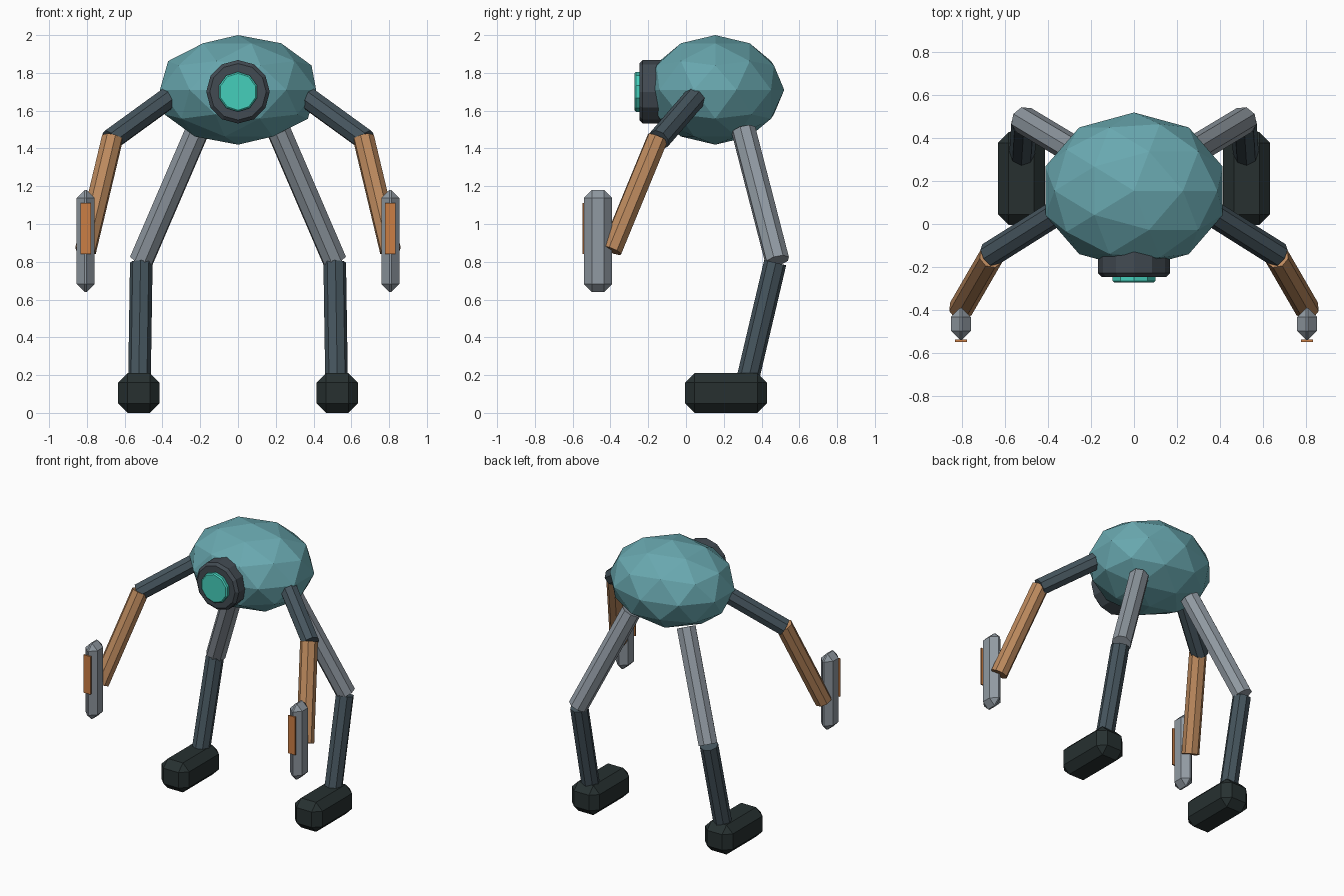
import bpy, bmesh
from math import radians
from mathutils import Vector, Matrix

cube = bpy.data.objects.get("Cube")
if cube:
    bpy.data.objects.remove(cube, do_unlink=True)


def material(name, rgb):
    m = bpy.data.materials.new(name)
    m.use_nodes = True
    m.diffuse_color = (*rgb, 1)
    m.node_tree.nodes["Principled BSDF"].inputs["Base Color"].default_value = (*rgb, 1)
    return m


teal = material("teal shell", (0.14, 0.39, 0.43))
slate = material("dark slate", (0.06, 0.09, 0.11))
charcoal = material("housing grey", (0.055, 0.07, 0.085))
grey = material("light grey", (0.28, 0.32, 0.36))
copper = material("copper", (0.50, 0.25, 0.11))
orange = material("orange", (0.60, 0.21, 0.06))
glow = material("turquoise", (0.06, 0.62, 0.50))
black = material("near black", (0.02, 0.03, 0.03))


def finish(name, bm, mat, bevel=0, smooth=False):
    mesh = bpy.data.meshes.new(name)
    bm.to_mesh(mesh)
    bm.free()
    mesh.materials.append(mat)
    obj = bpy.data.objects.new(name, mesh)
    bpy.context.collection.objects.link(obj)
    if bevel:
        mod = obj.modifiers.new("chamfer", 'BEVEL')
        mod.width = bevel
        mod.segments = 1
        mod.limit_method = 'ANGLE'
        mod.angle_limit = radians(60)
    if smooth:
        for p in mesh.polygons:
            p.use_smooth = True
    return obj


def box(name, low, high, mat, bevel=0, smooth=False):
    low, high = Vector(low), Vector(high)
    bm = bmesh.new()
    bmesh.ops.create_cube(bm, size=1, matrix=Matrix.Translation((low + high) / 2)
                          @ Matrix.Diagonal((*(high - low), 1)))
    return finish(name, bm, mat, bevel, smooth)


def rod(name, start, end, radius, mat, sides=8, bevel=0):
    start, end = Vector(start), Vector(end)
    axis = end - start
    turn = axis.to_track_quat('Z', 'Y').to_matrix().to_4x4()
    bm = bmesh.new()
    bmesh.ops.create_cone(bm, cap_ends=True, segments=sides, radius1=radius,
                          radius2=radius, depth=axis.length,
                          matrix=Matrix.Translation((start + end) / 2) @ turn)
    return finish(name, bm, mat, bevel)


# Faceted body
bm = bmesh.new()
bmesh.ops.create_icosphere(bm, subdivisions=2, radius=1,
                           matrix=Matrix.Translation((0, 0.155, 1.71))
                           @ Matrix.Diagonal((0.435, 0.365, 0.29, 1)))
finish("body", bm, teal)

# Eye
rod("eye_housing", (0, -0.08, 1.70), (0, -0.247, 1.70), 0.168, charcoal, 12, 0.018)
rod("eye_lens", (0, -0.235, 1.70), (0, -0.273, 1.70), 0.106, glow, 10, 0.008)

# Limbs, one set per side
for side, s in (("left", 1), ("right", -1)):
    def x(a, y, z):
        return (s * a, y, z)

    rod(side + "_upper_arm", x(0.365, 0.05, 1.67), x(0.675, -0.145, 1.445), 0.06, slate)
    rod(side + "_forearm", x(0.665, -0.15, 1.455), x(0.807, -0.395, 0.86), 0.058, copper)
    rod(side + "_thigh", x(0.215, 0.305, 1.495), x(0.512, 0.483, 0.805), 0.066, grey)
    rod(side + "_shin", x(0.512, 0.472, 0.795), x(0.522, 0.32, 0.15), 0.06, slate)

    hand = s * 0.807
    box(side + "_hand", (hand - 0.047, -0.54, 0.64), (hand + 0.047, -0.392, 1.18),
        grey, 0.042)
    box(side + "_hand_plate", (hand - 0.028, -0.549, 0.84), (hand + 0.028, -0.5395, 1.11),
        orange)

    foot = s * 0.525
    box(side + "_foot", (foot - 0.109, -0.005, 0), (foot + 0.109, 0.428, 0.21),
        black, 0.05)
